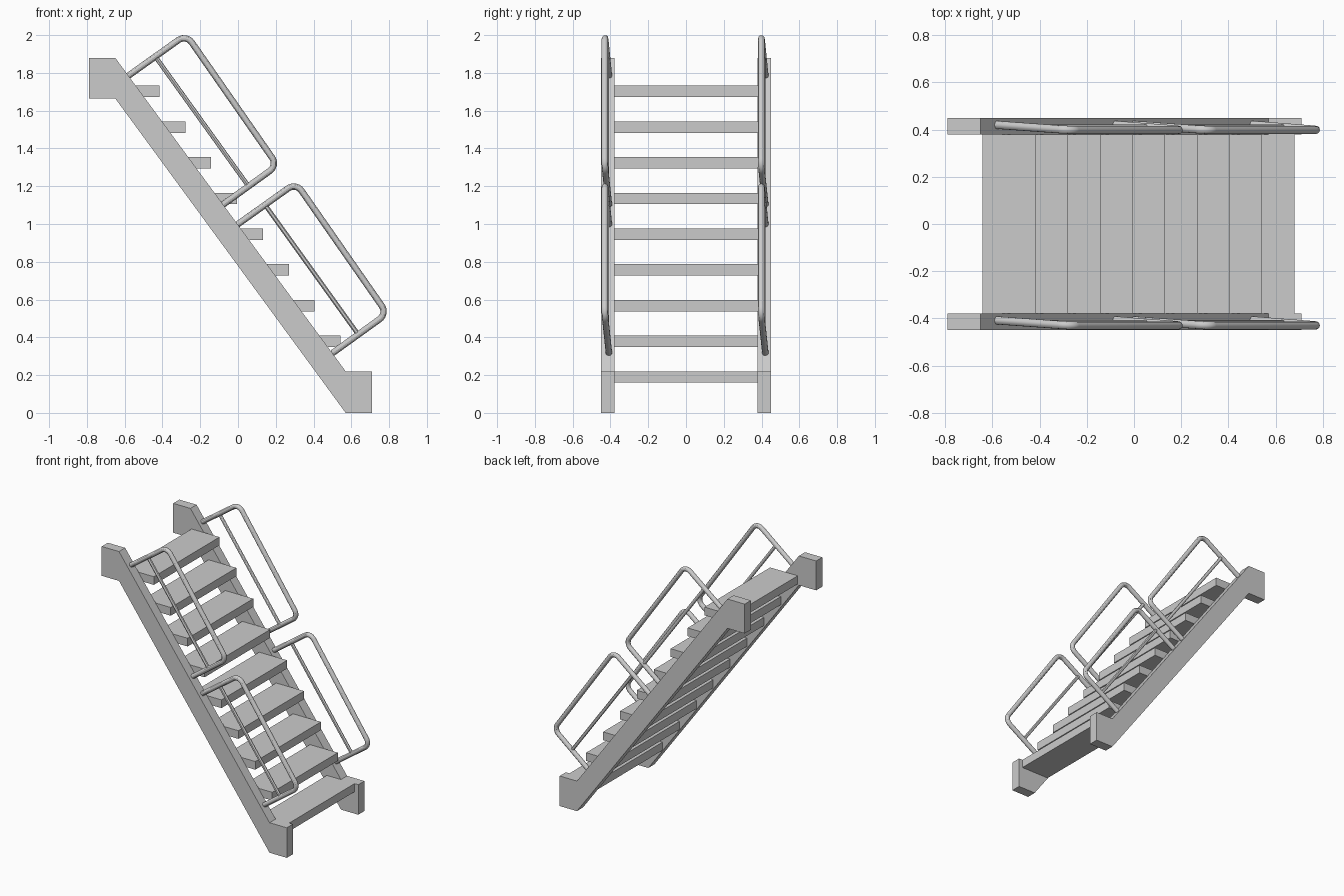
import bpy
import bmesh
from mathutils import Vector

if "Cube" in bpy.data.objects:
    bpy.data.objects.remove(bpy.data.objects["Cube"])


def prism(name, profile, y0, y1):
    """Extrude an x-z outline from y0 to y1."""
    bm = bmesh.new()
    face = bm.faces.new([bm.verts.new((x, y0, z)) for x, z in profile])
    ext = bmesh.ops.extrude_face_region(bm, geom=[face])
    verts = [v for v in ext["geom"] if isinstance(v, bmesh.types.BMVert)]
    bmesh.ops.translate(bm, verts=verts, vec=(0, y1 - y0, 0))
    bmesh.ops.recalc_face_normals(bm, faces=bm.faces)
    mesh = bpy.data.meshes.new(name)
    bm.to_mesh(mesh)
    bm.free()
    obj = bpy.data.objects.new(name, mesh)
    bpy.context.collection.objects.link(obj)
    return obj


def rounded(points, r, steps=6):
    """Round the inner corners of a path."""
    out = [points[0]]
    for a, b, c in zip(points, points[1:], points[2:]):
        p = b + (a - b).normalized() * r
        q = b + (c - b).normalized() * r
        centre = p + q - b
        for i in range(steps + 1):
            t = i / steps
            out.append(centre + (p.lerp(q, t) - centre).normalized() * r)
    return out + [points[-1]]


def tube(name, points, radius):
    curve = bpy.data.curves.new(name, 'CURVE')
    curve.dimensions = '3D'
    curve.bevel_depth = radius
    curve.bevel_resolution = 4
    curve.use_fill_caps = True
    spline = curve.splines.new('POLY')
    spline.points.add(len(points) - 1)
    for sp, p in zip(spline.points, points):
        sp.co = (*p, 1)
    obj = bpy.data.objects.new(name, curve)
    bpy.context.collection.objects.link(obj)
    bpy.ops.object.select_all(action='DESELECT')
    obj.select_set(True)
    bpy.context.view_layer.objects.active = obj
    bpy.ops.object.convert(target='MESH')
    bpy.ops.object.shade_smooth_by_angle()


# Side stringers with square landing ends
outline = [(-0.79, 1.88), (-0.65, 1.88), (0.57, 0.22), (0.71, 0.22),
           (0.71, 0), (0.57, 0), (-0.65, 1.665), (-0.79, 1.665)]
prism("stringer_front", outline, -0.449, -0.378)
prism("stringer_back", outline, 0.378, 0.449)

# Nine treads
for i in range(9):
    x, z = 0.68 - 0.137 * i, 0.16 + 0.189 * i
    prism(f"tread_{i + 1}", [(x - 0.225, z), (x, z), (x, z + 0.06), (x - 0.225, z + 0.06)],
          -0.38, 0.38)

# Handrail loops, two per side, all leaning slightly to the front
for side, y in (("front", -0.408), ("back", 0.42)):
    for level, dx, dz in (("upper", 0, 0), ("lower", 0.581, -0.785)):
        off = Vector((dx, y, dz))
        path = [off + Vector(p) for p in ((-0.583, 0, 1.783), (-0.274, -0.022, 2.003),
                                          (0.209, -0.022, 1.31), (-0.08, 0, 1.102))]
        tube(f"handrail_{level}_{side}", rounded(path, 0.05), 0.017)
        # Thin middle bar between the two arms
        tube(f"mid_rail_{level}_{side}",
             [path[0].lerp(path[1], 0.47), path[3].lerp(path[2], 0.47)], 0.012)
